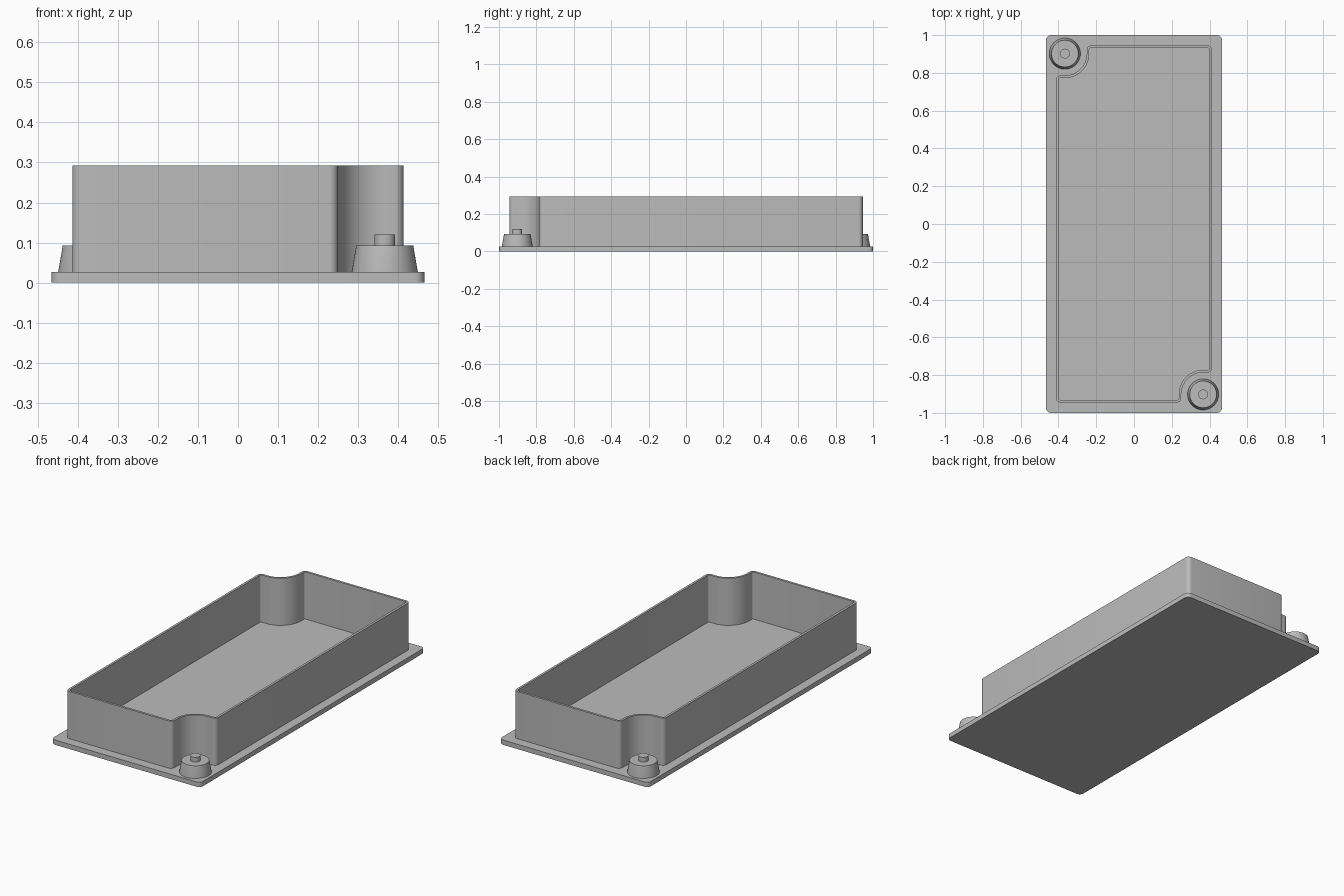
import bpy
import bmesh
from math import sin, cos, radians

cube = bpy.data.objects.get("Cube")
if cube:
    bpy.data.objects.remove(cube, do_unlink=True)

grey = bpy.data.materials.new("plain grey")
grey.use_nodes = True
colour = (0.5, 0.5, 0.5, 1)
grey.diffuse_color = colour
grey.node_tree.nodes["Principled BSDF"].inputs["Base Color"].default_value = colour

PLATE_TOP, WALL_TOP = 0.027, 0.293
BOSS_X, BOSS_Y = 0.366, -0.902


def arc(cx, cy, r, start, end, steps):
    angles = [radians(start + (end - start) * i / steps) for i in range(steps + 1)]
    return [(cx + r * cos(a), cy + r * sin(a)) for a in angles]


def with_opposite(half):
    """Complete an outline by turning its first half half a turn."""
    return half + [(-x, -y) for x, y in half]


def finish(name, bm):
    bmesh.ops.recalc_face_normals(bm, faces=bm.faces)
    mesh = bpy.data.meshes.new(name)
    bm.to_mesh(mesh)
    bm.free()
    mesh.materials.append(grey)
    obj = bpy.data.objects.new(name, mesh)
    bpy.context.collection.objects.link(obj)
    bpy.ops.object.select_all(action="DESELECT")
    obj.select_set(True)
    bpy.context.view_layer.objects.active = obj
    bpy.ops.object.shade_smooth_by_angle(angle=radians(30))
    return obj


def loft(name, loops, closed=False):
    """Skin matching loops; cap the ends, or join last to first if closed."""
    bm = bmesh.new()
    rings = [[bm.verts.new(p) for p in loop] for loop in loops]
    pairs = list(zip(rings, rings[1:]))
    if closed:
        pairs.append((rings[-1], rings[0]))
    else:
        bm.faces.new(rings[0])
        bm.faces.new(rings[-1])
    for low, high in pairs:
        for i in range(len(low)):
            bm.faces.new((low[i - 1], low[i], high[i], high[i - 1]))
    return finish(name, bm)


def at_height(outline, z):
    return [(x, y, z) for x, y in outline]


# Base plate with small rounded corners
hx, hy, r = 0.465, 1.0, 0.025
plate = with_opposite(arc(-hx + r, -hy + r, r, 180, 270, 6)
                      + arc(hx - r, -hy + r, r, 270, 360, 6))
loft("base_plate", [at_height(plate, 0), at_height(plate, PLATE_TOP)])


# Thin wall, scooped around the two bosses
def wall_outline(inset):
    x, y = 0.413 - inset, 0.945 - inset
    fillet = 0.023 - inset
    scoop = 0.116 + inset
    outer = 0.023 - inset
    return with_opposite(
        arc(-x + outer, -y + outer, outer, 180, 270, 6)
        + arc(BOSS_X - scoop - fillet, -y + fillet, fillet, 270, 360, 6)
        + arc(BOSS_X, BOSS_Y, scoop, 180, 90, 20)
        + arc(x - fillet, BOSS_Y + scoop - fillet + 2 * fillet, fillet, 270, 360, 6))


outside, inside = wall_outline(0), wall_outline(0.013)
sunk = PLATE_TOP - 0.01
loft("tray_wall", [at_height(outside, sunk), at_height(outside, WALL_TOP),
                   at_height(inside, WALL_TOP), at_height(inside, sunk)], closed=True)

# Tapered corner bosses, each with a locating pin
for side, label in ((1, "front_left"), (-1, "back_right")):
    def circle(radius, z):
        return at_height(arc(side * BOSS_X, side * BOSS_Y, radius, 0, 360, 48)[:-1], z)

    loft(label + "_boss", [circle(0.0825, sunk), circle(0.0825, PLATE_TOP),
                           circle(0.071, 0.093)])
    loft(label + "_pin", [circle(0.026, 0.085), circle(0.026, 0.12)])
